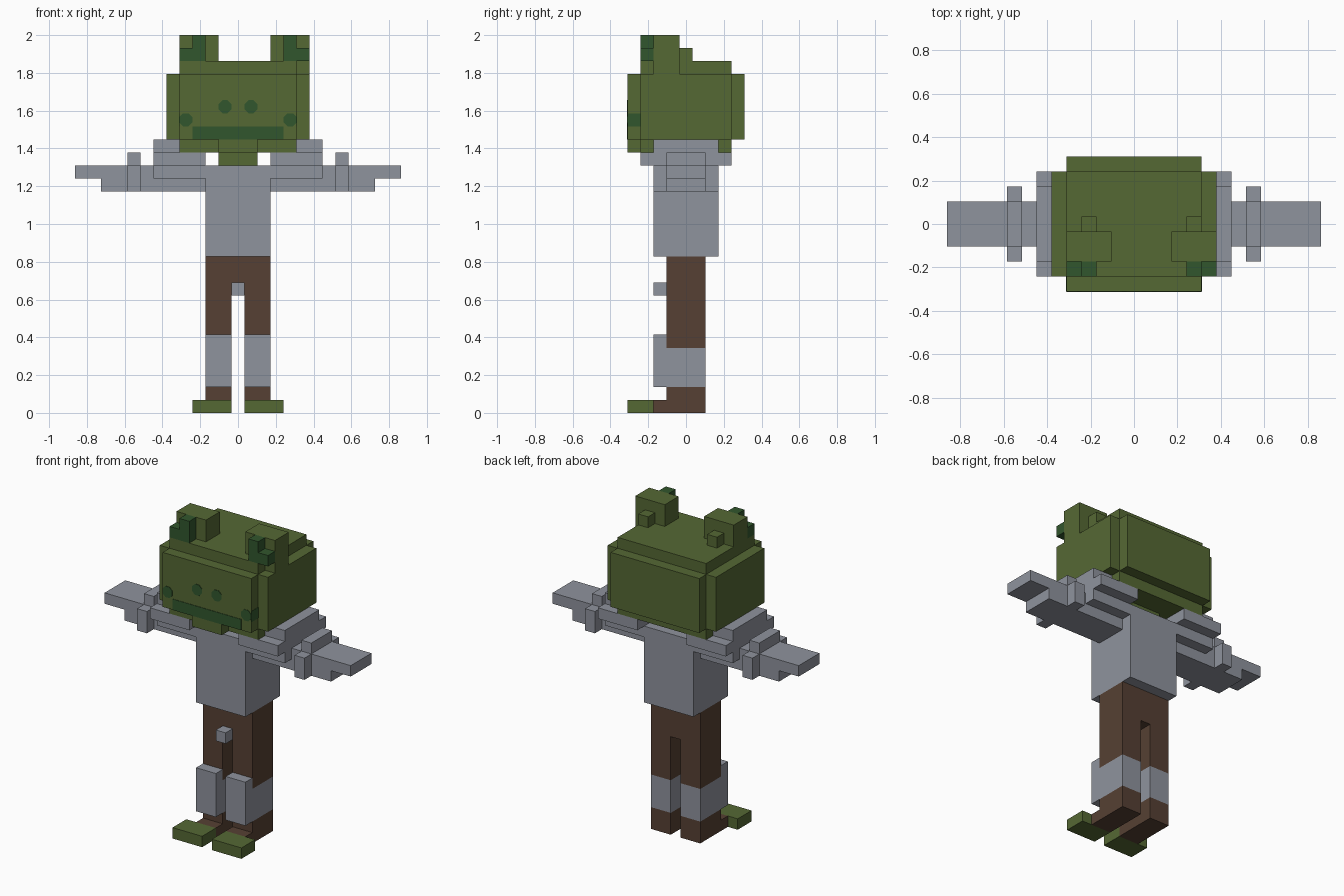
import bpy, bmesh, math
from mathutils import Matrix, Vector

cube = bpy.data.objects.get("Cube")
if cube:
    bpy.data.objects.remove(cube)

U = 2 / 29  # one block


def material(name, rgb):
    m = bpy.data.materials.new(name)
    m.use_nodes = True
    m.diffuse_color = (*rgb, 1)
    m.node_tree.nodes["Principled BSDF"].inputs["Base Color"].default_value = (*rgb, 1)
    return m


GREEN = material("olive green", (0.091, 0.138, 0.034))
DARK = material("dark green", (0.031, 0.093, 0.026))
GREY = material("armour grey", (0.275, 0.292, 0.337))
BROWN = material("trouser brown", (0.093, 0.051, 0.033))


def finish(name, bm, mat):
    mesh = bpy.data.meshes.new(name)
    bm.to_mesh(mesh)
    bm.free()
    mesh.materials.append(mat)
    obj = bpy.data.objects.new(name, mesh)
    bpy.context.collection.objects.link(obj)
    return obj


def blocks(name, mat, *spans, side=1):
    """Boxes given as (x, y, z) ranges in block units; side=-1 mirrors x."""
    bm = bmesh.new()
    for span in spans:
        lo, hi = (Vector(v) for v in zip(*span))
        mid, size = (lo + hi) / 2 * U, (hi - lo) * U
        mid.x *= side
        bmesh.ops.create_cube(bm, size=1, matrix=Matrix.Translation(mid) @ Matrix.Diagonal((*size, 1)))
    return finish(name, bm, mat)


def disc(name, x, z):
    """Thin octagon painted on the face."""
    bm = bmesh.new()
    r = U / 2 / math.cos(math.pi / 8)
    place = Matrix.Translation((x * U, -4.5 * U, z * U)) @ Matrix.Rotation(math.pi / 2, 4, "X")
    place = place @ Matrix.Rotation(math.pi / 8, 4, "Z")
    bmesh.ops.create_cone(bm, cap_ends=True, segments=8, radius1=r, radius2=r, depth=0.006, matrix=place)
    return finish(name, bm, DARK)


W5, W3, W7 = (-2.5, 2.5), (-1.5, 1.5), (-3.5, 3.5)
W9, W11 = (-4.5, 4.5), (-5.5, 5.5)

# Torso and hips
blocks("torso", GREY, (W5, W5, (12, 19)))
blocks("crotch", BROWN, ((-0.5, 0.5), W3, (9, 12)))
blocks("belt_buckle", GREY, ((-0.5, 0.5), (-2.5, -1.5), (9, 10)))

# Limbs
for label, s in (("left", 1), ("right", -1)):
    leg = (0.5, 2.5)
    blocks(label + "_thigh", BROWN, (leg, W3, (5, 12)), side=s)
    blocks(label + "_knee_guard", GREY, (leg, W3, (2, 5)), (leg, (-2.5, -1.5), (2, 6)), side=s)
    blocks(label + "_ankle", BROWN, (leg, W3, (0, 2)), (leg, (-2.5, -1.5), (0, 1)), side=s)
    blocks(label + "_toes", GREEN, ((0.5, 3.5), (-4.5, -2.5), (0, 1)), side=s)
    blocks(label + "_arm", GREY, ((2.5, 10.5), W3, (17, 19)), side=s)
    blocks(label + "_hand", GREY, ((10.5, 12.5), W3, (18, 19)), side=s)
    blocks(label + "_bracer", GREY, ((7.5, 8.5), W5, (17, 19)), ((7.5, 8.5), W3, (19, 20)), side=s)
    blocks(label + "_shoulder_guard", GREY,
           ((1.5, 6.5), W5, (18, 19)),
           ((2.5, 6.5), W7, (19, 20)),
           ((4.5, 6.5), W5, (20, 21)), side=s)

# Head
blocks("neck", GREEN, (W3, W3, (19, 20)))
blocks("head", GREEN, (W11, W7, (21, 26)))
blocks("jaw", GREEN, (W9, W7, (20, 21)))
blocks("crown", GREEN, (W9, W7, (26, 27)))
blocks("face_panel", GREEN, (W9, (-4.5, -3.5), (21, 26)))
blocks("chin", GREEN, (W3, (-4.5, -3.5), (20, 21)))
blocks("back_panel", GREEN, (W9, (3.5, 4.5), (21, 26)))

# Ears: the left one hangs over the side of the head
EAR_Y, INNER_Y, BACK_Y = (-2.5, -0.5), (-3.5, -2.5), (-0.5, 0.5)
blocks("left_ear", GREEN, ((2.5, 5.5), EAR_Y, (26, 29)), ((3.5, 4.5), BACK_Y, (27, 28)))
blocks("right_ear", GREEN, ((1.5, 4.5), EAR_Y, (27, 29)), ((2.5, 3.5), BACK_Y, (27, 28)), side=-1)
blocks("left_inner_ear", DARK, ((3.5, 4.5), INNER_Y, (27, 29)), ((4.5, 5.5), INNER_Y, (27, 28)))
blocks("right_inner_ear", DARK, ((2.5, 3.5), INNER_Y, (27, 29)), ((3.5, 4.5), INNER_Y, (27, 28)), side=-1)

# Painted eyes and smile
blocks("mouth", DARK, (W7, (-4.54, -4.46), (21, 22)))
for label, s in (("left", 1), ("right", -1)):
    disc(label + "_eye", s, 23.5)
    disc(label + "_mouth_corner", 4 * s, 22.5)
    blocks(label + "_mouth_side", DARK, ((4.48, 4.53), (-4.5, -3.5), (22, 23)), side=s)
